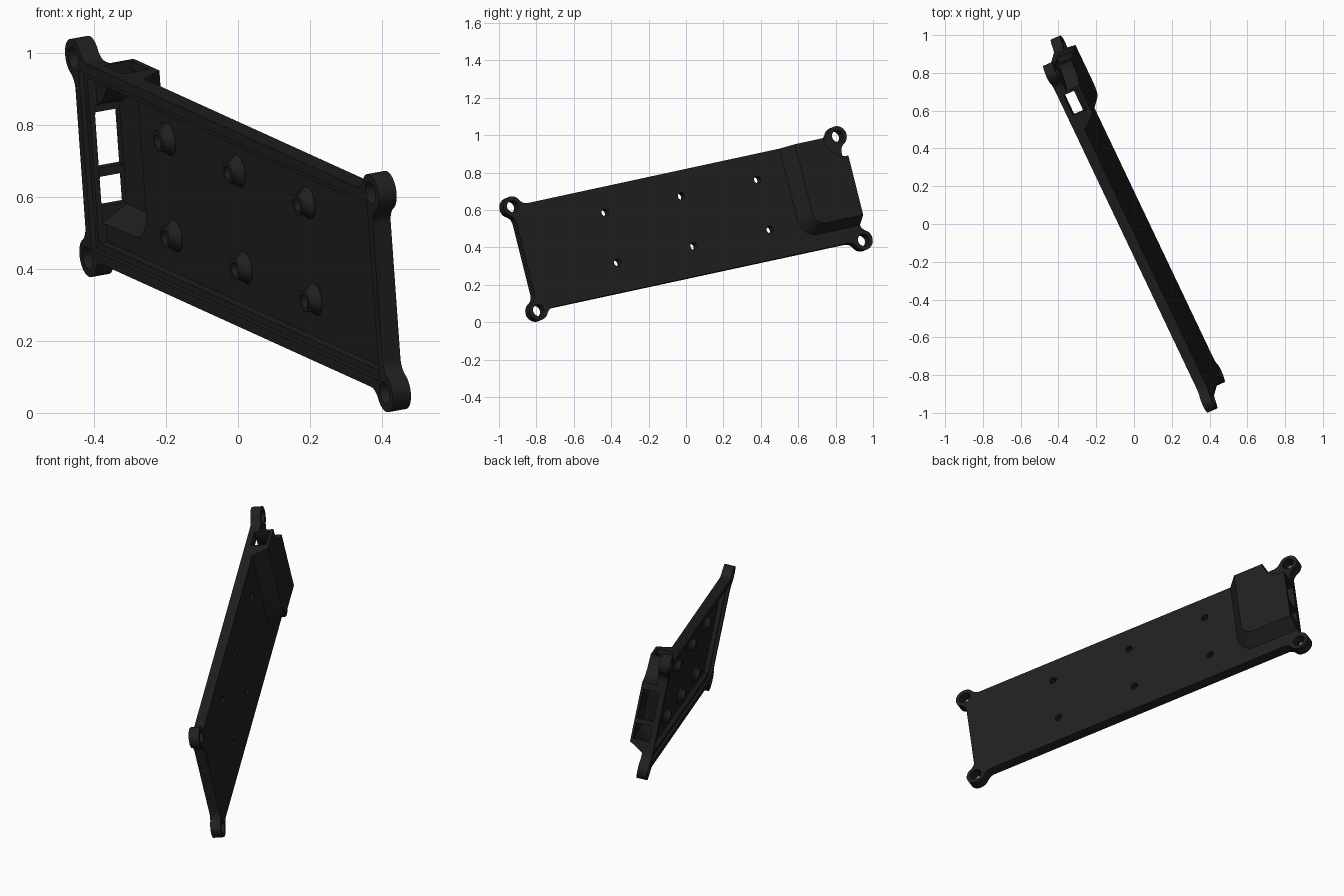
import bpy, bmesh, math
from mathutils import Matrix, Vector

if "Cube" in bpy.data.objects:
    bpy.data.objects.remove(bpy.data.objects["Cube"])

# Main sizes: half length, half width, half thickness, ear and fillet radii
A, B, H = 0.98, 0.287, 0.0275
R, F = 0.054, 0.05
FLOOR = -0.013

mat = bpy.data.materials.new("matte black plastic")
mat.diffuse_color = (0.0145, 0.0145, 0.0145, 1)
mat.use_nodes = True
mat.node_tree.nodes["Principled BSDF"].inputs["Base Color"].default_value = mat.diffuse_color


def arc(cx, cy, r, start, end, n):
    """Points on an arc, angles in degrees."""
    out = []
    for i in range(n + 1):
        t = math.radians(start + (end - start) * i / n)
        out.append((cx + r * math.cos(t), cy + r * math.sin(t)))
    return out


def circle(cx, cy, r, n=32):
    return arc(cx, cy, r, 0, 360, n)[:-1]


def rect(a0, a1, b0, b1):
    return [(a0, b0), (a1, b0), (a1, b1), (a0, b1)]


def loft(name, rings):
    """Closed solid through (polygon, height) rings of equal point count."""
    bm = bmesh.new()
    loops = [[bm.verts.new((x, y, c)) for x, y in poly] for poly, c in rings]
    bm.faces.new(loops[0])
    bm.faces.new(loops[-1])
    n = len(loops[0])
    for lo, hi in zip(loops, loops[1:]):
        for i in range(n):
            j = (i + 1) % n
            bm.faces.new((lo[i], lo[j], hi[j], hi[i]))
    bmesh.ops.recalc_face_normals(bm, faces=bm.faces)
    me = bpy.data.meshes.new(name)
    bm.to_mesh(me)
    bm.free()
    me.materials.append(mat)
    ob = bpy.data.objects.new(name, me)
    bpy.context.collection.objects.link(ob)
    return ob


def prism(name, poly, c0, c1):
    return loft(name, [(poly, c0), (poly, c1)])


def combine(target, tool, operation):
    mod = target.modifiers.new(operation.lower(), 'BOOLEAN')
    mod.object, mod.operation, mod.solver = tool, operation, 'EXACT'
    bpy.context.view_layer.objects.active = target
    bpy.ops.object.modifier_apply(modifier=mod.name)
    bpy.data.objects.remove(tool, do_unlink=True)


def cut(tool):
    combine(tray, tool, 'DIFFERENCE')


def add(tool):
    combine(tray, tool, 'UNION')


# Tray outline: one filleted ear corner, mirrored to four
s = math.sqrt((R + F) ** 2 - F ** 2)
k = math.degrees(math.atan2(s, F))
corner = (arc(A + F, B - s, F, 180, 180 - k, 6)
          + arc(A, B, R, -k, 90 + k, 24)[1:-1]
          + arc(A - s, B + F, F, k - 90, -90, 6))
outline = []
for sx, sy in ((1, 1), (-1, 1), (-1, -1), (1, -1)):
    pts = [(x * sx, y * sy) for x, y in corner]
    outline += pts if sx * sy > 0 else pts[::-1]
tray = prism("mounting_tray", outline, -H, H)


# Connector housing on the back: sloped on two sides with a round corner
def housing_plan(a_end, b_low, r, a_start=-A, b_top=B):
    return ([(a_start, b_top), (a_start, b_low)]
            + arc(a_end - r, b_low + r, r, -90, 0, 8) + [(a_end, b_top)])


add(loft("housing", [(housing_plan(-0.625, -0.21, 0.10), -0.02),
                     (housing_plan(-0.69, -0.16, 0.07), -0.102)]))

# Screw clearance behind the ear beside the housing
cut(prism("ear_clearance", circle(-A, B, 0.12, 40), -0.2, -H))

# Pocket with a stepped lip
cut(prism("lip", rect(-0.95, 0.95, -0.257, 0.257), 0.012, 0.1))
cut(prism("pocket", rect(-0.93, 0.93, -0.237, 0.237), FLOOR, 0.1))


# Housing cavity, curving around the ear clearance
def cavity_plan(a_end, b_low, r):
    return (arc(-A, B, 0.14, -11, -78, 8) + [(-0.95, b_low)]
            + arc(a_end - r, b_low + r, r, -90, 0, 8) + [(a_end, 0.26)])


cut(loft("cavity", [(cavity_plan(-0.645, -0.19, 0.09), -0.005),
                    (cavity_plan(-0.71, -0.145, 0.06), -0.09)]))

# Two port windows in the end wall and one opening in the upper side wall
for b0, b1 in ((-0.14, -0.055), (-0.03, 0.13)):
    cut(prism("port_window", rect(-1.1, -0.92, b0, b1), -0.089, -0.004))
cut(prism("side_opening", rect(-0.845, -0.725, 0.2, 0.35), -0.086, -0.004))

# Screw bosses with through holes
for a in (-0.46, 0, 0.46):
    for b in (-0.127, 0.15):
        add(loft("boss", [(circle(a, b, r, 24), c) for r, c in
                          ((0.046, FLOOR - 0.005), (0.046, FLOOR + 0.001),
                           (0.036, 0.0), (0.031, 0.008), (0.031, 0.021))]))
        cut(prism("boss_hole", circle(a, b, 0.02, 24), -0.1, 0.1))

# Ear holes
for a in (-A, A):
    for b in (-B, B):
        cut(prism("ear_hole", circle(a, b, 0.032), -0.1, 0.1))

# Tilt the tray into its standing pose
u = Vector((0.4216, -0.8866, -0.1916)).normalized()
v = Vector((-0.069, -0.242, 0.967))
v = (v - u * v.dot(u)).normalized()
n = u.cross(v)
pose = Matrix((u, v, n)).transposed().to_4x4()
tray.data.transform(Matrix.Translation((0, 0, 0.525)) @ pose)

bpy.ops.object.select_all(action='DESELECT')
tray.select_set(True)
bpy.context.view_layer.objects.active = tray
bpy.ops.object.shade_smooth_by_angle(angle=math.radians(30))
